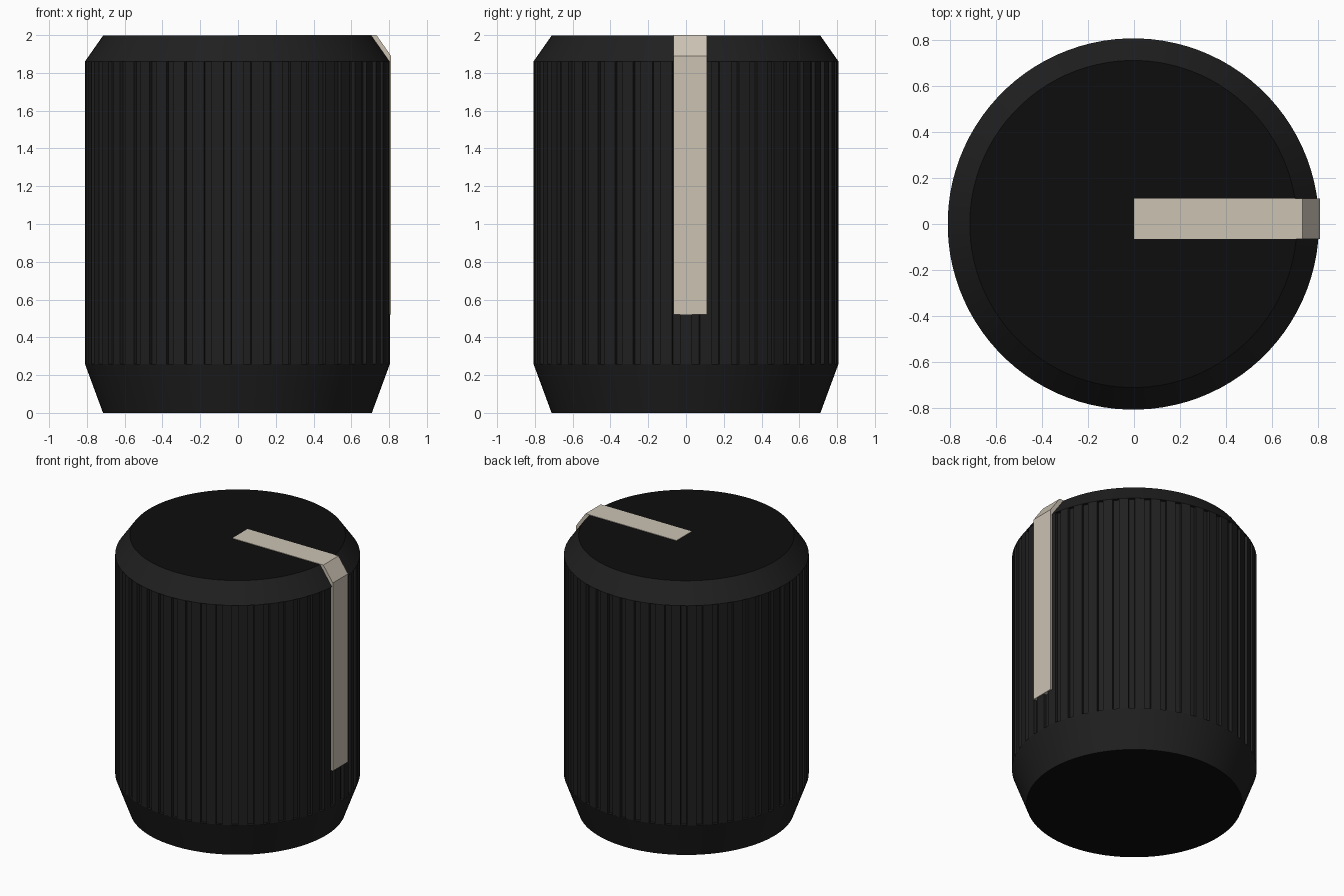
import bpy, bmesh, math

if "Cube" in bpy.data.objects:
    bpy.data.objects.remove(bpy.data.objects["Cube"])

CX = -0.003            # knob axis
R, R_END, R_GROOVE = 0.808, 0.712, 0.788
Z_LOW, Z_HIGH, Z_TOP = 0.26, 1.86, 1.997
RIBS = 48


def material(name, rgb):
    m = bpy.data.materials.new(name)
    m.diffuse_color = (*rgb, 1)
    m.use_nodes = True
    m.node_tree.nodes["Principled BSDF"].inputs["Base Color"].default_value = m.diffuse_color
    return m


side_mat = material("charcoal", (0.014, 0.014, 0.014))
end_mat = material("black", (0.004, 0.004, 0.004))
cream_mat = material("cream", (0.60, 0.54, 0.45))


def make_object(name, bm, mats, smooth=False):
    bmesh.ops.recalc_face_normals(bm, faces=bm.faces)
    mesh = bpy.data.meshes.new(name)
    bm.to_mesh(mesh)
    bm.free()
    for m in mats:
        mesh.materials.append(m)
    ob = bpy.data.objects.new(name, mesh)
    bpy.context.collection.objects.link(ob)
    if smooth:
        bpy.context.view_layer.objects.active = ob
        ob.select_set(True)
        bpy.ops.object.shade_smooth_by_angle(angle=math.radians(20))
        ob.select_set(False)
    return ob


def stack(bm, rings):
    """Join rings of points with quads; return the vertex rings."""
    vs = [[bm.verts.new(p) for p in ring] for ring in rings]
    n = len(vs[0])
    for a, b in zip(vs, vs[1:]):
        for i in range(n):
            j = (i + 1) % n
            bm.faces.new((a[i], a[j], b[j], b[i]))
    return vs


def polar(r, deg, z):
    t = math.radians(deg)
    return (CX + r * math.cos(t), r * math.sin(t), z)


def tapered_end(name, profile):
    """Lathed band whose first ring is closed by a flat disc."""
    bm = bmesh.new()
    n = RIBS * 2
    rings = stack(bm, [[polar(r, 360 * (i + 0.5) / n, z) for i in range(n)]
                       for r, z in profile])
    bm.faces.new(rings[0]).material_index = 1
    return make_object(name, bm, [side_mat, end_mat], True)


# Tapered base and bevelled crown, each with a ledge over the grooves
tapered_end("base_skirt", [(R_END, 0), (R, Z_LOW), (R_GROOVE - 0.01, Z_LOW)])
tapered_end("top_crown", [(R_END, Z_TOP), (R, Z_HIGH), (R_GROOVE - 0.01, Z_HIGH)])

# Ribbed grip
step = 360 / RIBS
half = step / 2 - 1.5
section = [(R, -half), (R, half), (R_GROOVE, half + 0.15), (R_GROOVE, step - half - 0.15)]
bm = bmesh.new()
stack(bm, [[polar(r, k * step + a, z) for k in range(RIBS) for r, a in section]
           for z in (Z_LOW, Z_HIGH)])
make_object("ribbed_grip", bm, [side_mat])

# Pointer line folded over the top edge and down the side
outline = [(0, 2.0), (0.733, 2.0), (0.81, 1.89), (0.81, 0.52),
           (0.775, 0.52), (0.775, 1.87), (0.70, 1.975), (0, 1.975)]
bm = bmesh.new()
near, far = stack(bm, [[(x, y, z) for x, z in outline] for y in (-0.065, 0.11)])
bm.faces.new(near)
bm.faces.new(far)
make_object("pointer_line", bm, [cream_mat])
